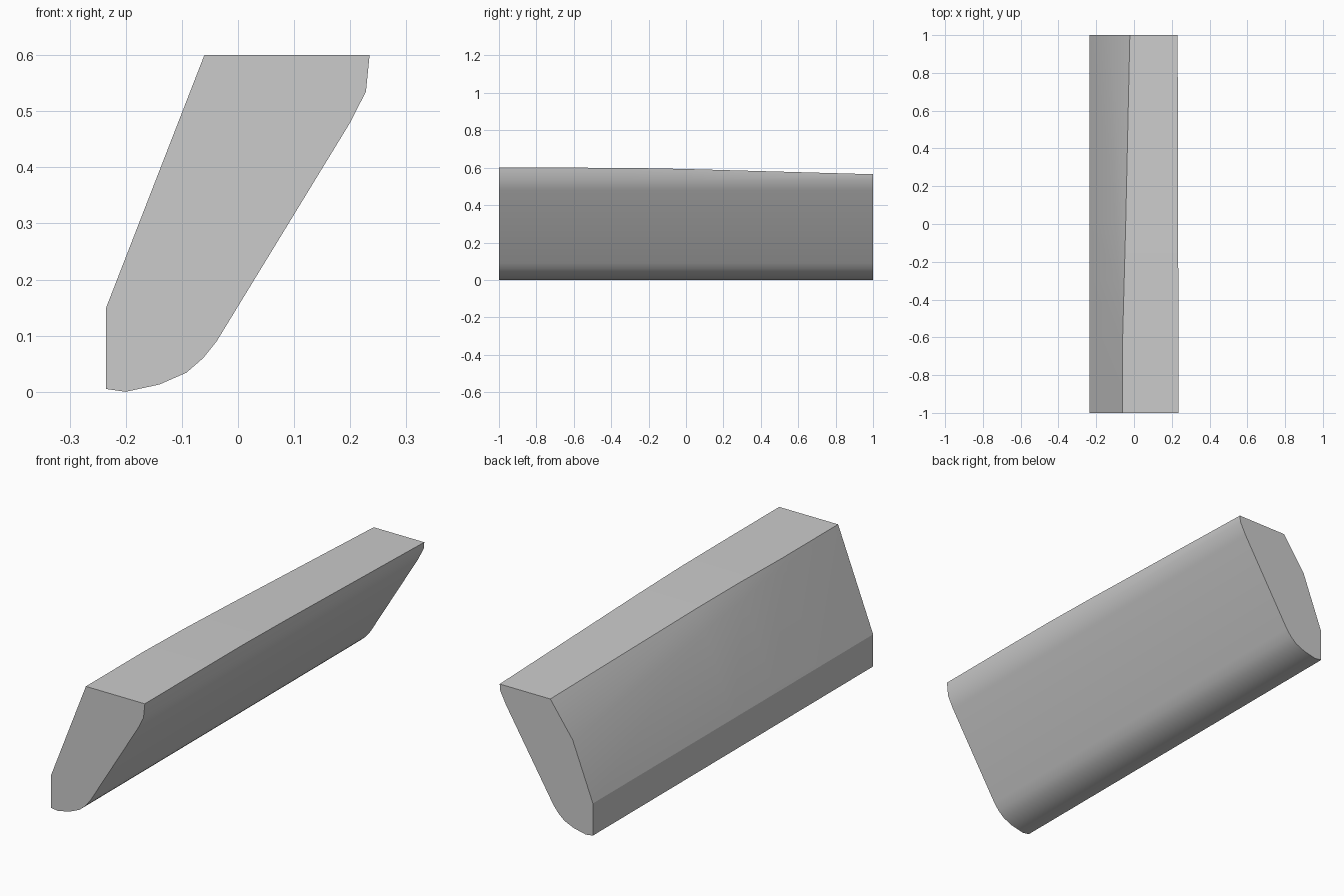
import bpy
import bmesh
import math

cube = bpy.data.objects.get("Cube")
if cube:
    bpy.data.objects.remove(cube, do_unlink=True)

# One plain grey finish
grey = bpy.data.materials.new("plain grey")
grey.use_nodes = True
colour = (0.6, 0.6, 0.6, 1)
grey.diffuse_color = colour
grey.node_tree.nodes["Principled BSDF"].inputs["Base Color"].default_value = colour

# Underside of the cross-section, from the vertical side round to the top (x, z)
SIDE_X, SIDE_Z = -0.235, 0.15
UNDERSIDE = [(SIDE_X, 0.005), (-0.2, 0.0), (-0.14, 0.013), (-0.092, 0.034),
             (-0.062, 0.06), (-0.038, 0.09), (0.2, 0.48), (0.228, 0.535)]

# Stations along the length: y, top edge x, top height, height of the bend
STATIONS = [(-1, -0.06, 0.6, 0.57), (-0.6, -0.06, 0.6, 0.57),
            (-0.3, -0.052, 0.599, 0.54), (0, -0.044, 0.593, 0.51),
            (1, -0.022, 0.565, 0.41)]


def section(top_x, top_z, bend_z):
    """Cross-section whose upper slope bends inward above bend_z."""
    bend_x = SIDE_X + (bend_z - SIDE_Z) * 0.389
    right_x = 0.228 + (top_z - 0.535) * 0.1
    return UNDERSIDE + [(right_x, top_z), (top_x, top_z),
                        (bend_x, bend_z), (SIDE_X, SIDE_Z)]


# Loft the sections into a closed bar
bm = bmesh.new()
rings = [[bm.verts.new((x, y, z)) for x, z in section(*shape)]
         for y, *shape in STATIONS]
count = len(rings[0])
for near, far in zip(rings, rings[1:]):
    for i in range(count):
        j = (i + 1) % count
        bm.faces.new((near[i], near[j], far[j], far[i]))
bm.faces.new(rings[0])
bm.faces.new(rings[-1])
bmesh.ops.recalc_face_normals(bm, faces=bm.faces)

mesh = bpy.data.meshes.new("slanted_bar")
bm.to_mesh(mesh)
bm.free()
mesh.materials.append(grey)
bar = bpy.data.objects.new("slanted_bar", mesh)
bpy.context.collection.objects.link(bar)

# Smooth the rounded underside and slope, keep the long corners crisp
bpy.ops.object.select_all(action="DESELECT")
bar.select_set(True)
bpy.context.view_layer.objects.active = bar
bpy.ops.object.shade_smooth_by_angle(angle=math.radians(30))
for edge in mesh.edges:
    a, b = (mesh.vertices[v].co for v in edge.vertices)
    if abs(a.z - SIDE_Z) < 0.001 and abs(b.z - SIDE_Z) < 0.001:
        edge.use_edge_sharp = True
